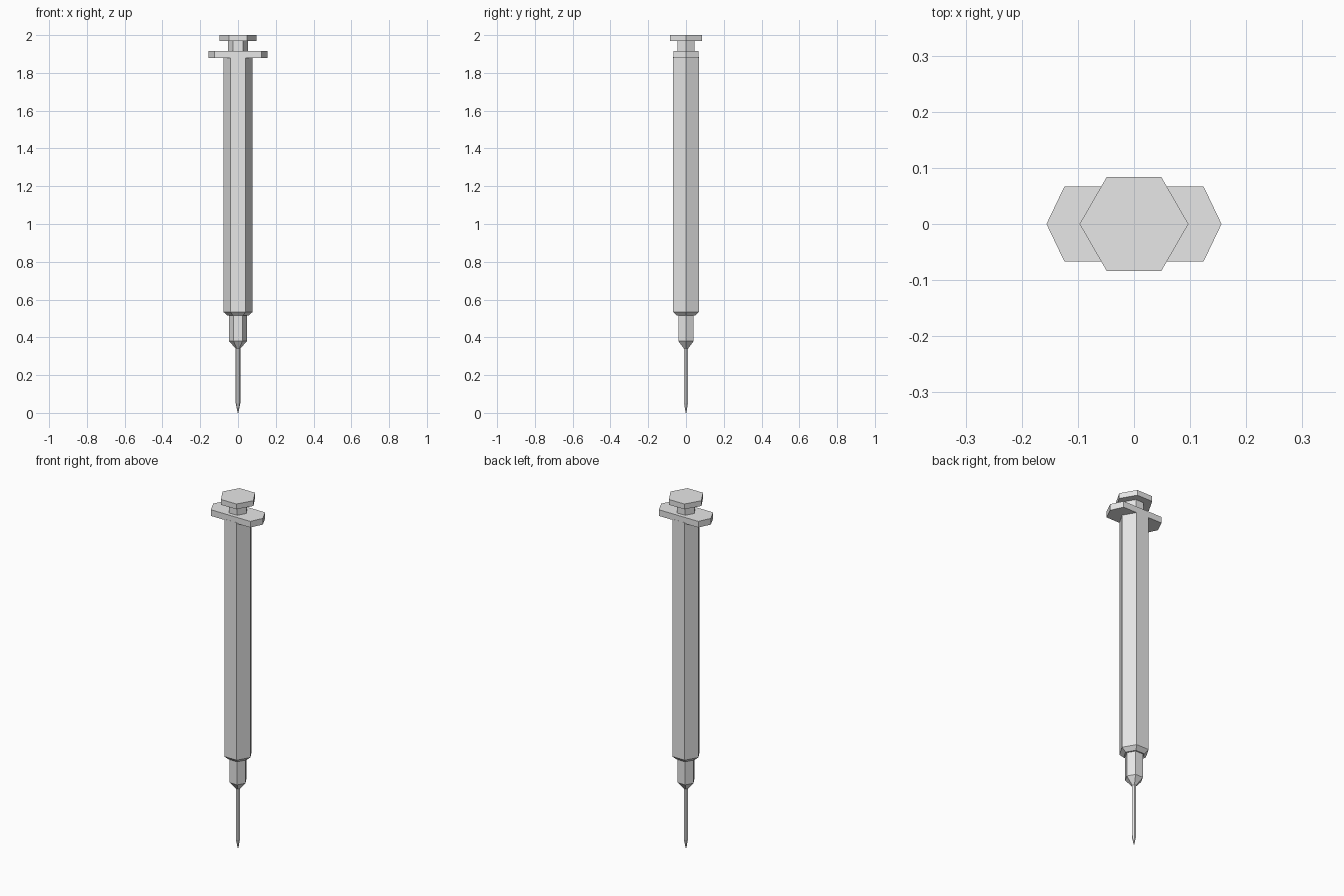
import bpy
import bmesh
from math import cos, sin, radians

cube = bpy.data.objects.get("Cube")
if cube:
    bpy.data.objects.remove(cube, do_unlink=True)

grey = bpy.data.materials.new("plain_grey")
grey.use_nodes = True
grey.diffuse_color = (0.8, 0.8, 0.8, 1)
grey.node_tree.nodes["Principled BSDF"].inputs["Base Color"].default_value = (0.8, 0.8, 0.8, 1)


def hexagon(radius):
    """Regular six-sided outline with corners on the x axis."""
    return [(radius * cos(radians(60 * i)), radius * sin(radians(60 * i))) for i in range(6)]


def loft(name, sections):
    """Join stacked outlines, given as (height, outline), into a capped solid."""
    bm = bmesh.new()
    rings = [[bm.verts.new((x, y, z)) for x, y in outline] for z, outline in sections]
    for low, high in zip(rings, rings[1:]):
        for i in range(len(low)):
            j = (i + 1) % len(low)
            bm.faces.new((low[i], low[j], high[j], high[i]))
    bm.faces.new(rings[0][::-1])
    bm.faces.new(rings[-1])
    bmesh.ops.recalc_face_normals(bm, faces=bm.faces)
    mesh = bpy.data.meshes.new(name)
    bm.to_mesh(mesh)
    bm.free()
    mesh.materials.append(grey)
    obj = bpy.data.objects.new(name, mesh)
    bpy.context.collection.objects.link(obj)
    return obj


def hex_part(name, profile):
    """Six-sided part from (height, radius) pairs."""
    return loft(name, [(z, hexagon(r)) for z, r in profile])


# Needle with a sharpened tip
hex_part("needle", [(0, 0.002), (0.05, 0.012), (0.35, 0.012)])

# Hub that narrows down to the needle
hex_part("needle_hub", [(0.34, 0.012), (0.38, 0.047), (0.525, 0.047)])

# Barrel with a bevelled lower end
hex_part("barrel", [(0.515, 0.055), (0.535, 0.078), (1.885, 0.078)])

# Wide finger flange, stretched sideways with pointed ends
flange = [(0.156, 0), (0.124, 0.067), (-0.124, 0.067),
          (-0.156, 0), (-0.124, -0.067), (0.124, -0.067)]
loft("finger_flange", [(1.88, flange), (1.915, flange)])

# Plunger rod and thumb plate
hex_part("plunger_rod", [(1.91, 0.052), (1.975, 0.052)])
hex_part("thumb_plate", [(1.97, 0.097), (2, 0.097)])
